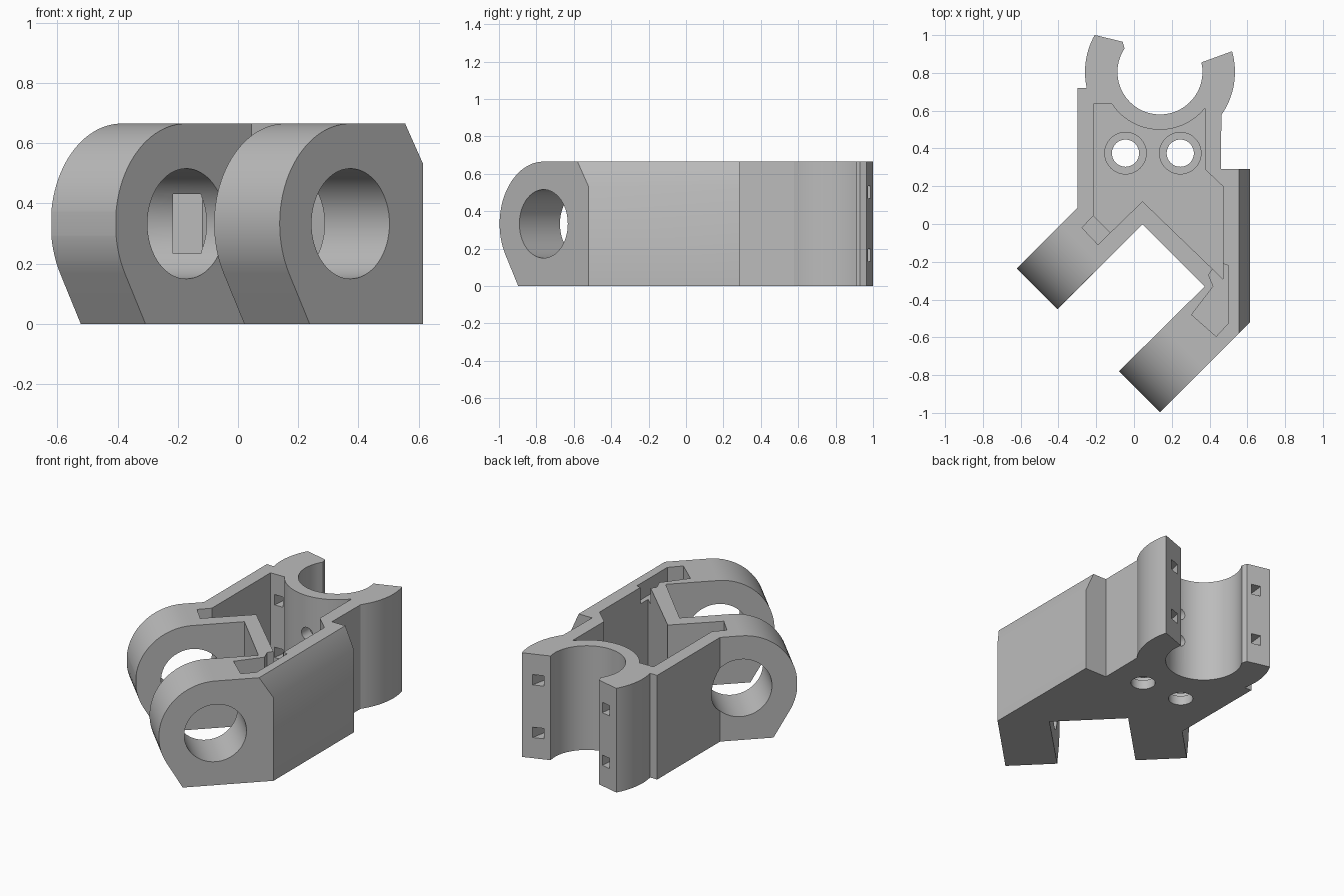
import bpy
from math import sin, cos, radians, sqrt
from mathutils import Matrix, Vector
import bmesh

cube = bpy.data.objects.get("Cube")
if cube:
    bpy.data.objects.remove(cube)

H = 0.665                      # overall height
CLIP = Vector((0.1375, 0.805))  # centre of the round clip

grey = bpy.data.materials.new("grey plastic")
grey.use_nodes = True
colour = (0.5, 0.5, 0.5, 1)
grey.diffuse_color = colour
grey.node_tree.nodes["Principled BSDF"].inputs["Base Color"].default_value = colour


def arc(centre, r, a0, a1, n=32):
    """Points on an arc, angles in degrees."""
    return [(centre[0] + r * cos(radians(a0 + (a1 - a0) * i / n)),
             centre[1] + r * sin(radians(a0 + (a1 - a0) * i / n))) for i in range(n + 1)]


def circle(centre, r, n=48):
    return arc(centre, r, 0, 360, n)[:-1]


def prism(name, points, low, high, matrix=Matrix()):
    """Extrude a closed outline from low to high, then place it."""
    bm = bmesh.new()
    face = bm.faces.new([bm.verts.new((x, y, low)) for x, y in points])
    new = bmesh.ops.extrude_face_region(bm, geom=[face])["geom"]
    verts = [v for v in new if isinstance(v, bmesh.types.BMVert)]
    bmesh.ops.translate(bm, verts=verts, vec=(0, 0, high - low))
    bmesh.ops.transform(bm, matrix=matrix, verts=bm.verts)
    bmesh.ops.recalc_face_normals(bm, faces=bm.faces)
    mesh = bpy.data.meshes.new(name)
    bm.to_mesh(mesh)
    bm.free()
    mesh.materials.append(grey)
    obj = bpy.data.objects.new(name, mesh)
    bpy.context.collection.objects.link(obj)
    return obj


def carve(body, cutter, operation="DIFFERENCE"):
    """Apply a boolean and discard the cutter."""
    bpy.context.view_layer.objects.active = body
    mod = body.modifiers.new("carve", "BOOLEAN")
    mod.operation, mod.solver, mod.object = operation, "EXACT", cutter
    bpy.ops.object.modifier_apply(modifier=mod.name)
    bpy.data.objects.remove(cutter)


def frame(u, v, w, origin):
    """Matrix with the given axes and origin."""
    m = Matrix((u, v, w)).transposed().to_4x4()
    m.translation = origin
    return m


# Plan outline: clip, side walls and two angled lugs
outline = (
    [(-0.06, 0.965), (-0.05, 0.93)]
    + arc(CLIP, 0.225, 155, 373, 56)
    + arc(CLIP, 0.397, 16, -35, 16)
    + [(0.46, 0.29), (0.615, 0.29), (0.615, -0.52), (0.135, -1.0), (-0.08, -0.78),
       (0.375, -0.33), (0.045, 0.0), (-0.405, -0.45), (-0.62, -0.235),
       (-0.30, 0.085), (-0.30, 0.72)]
    + arc(CLIP, 0.397, 192.5, 150.5, 16)
)
body = prism("bracket_body", outline, 0, H)

# Round the lug ends about a shared pivot axis
s = 1 / sqrt(2)
R = H / 2
lug_frame = frame((-s, -s, 0), (0, 0, 1), (-s, s, 0), (-0.194, -0.194, R))
side = [(-3, -R - 0.1), (R * 0.577 - 0.0577, -R - 0.1)] + arc((0, 0), R, -30, 90) + [(-3, R)]
carve(body, prism("lug_rounding", side, -2, 2, lug_frame), "INTERSECT")

# Bevel along the top of the long side wall
bevel_frame = frame((1, 0, 0), (0, 0, 1), (0, -1, 0), (0, 0, 0))
carve(body, prism("bevel_cutter", [(0.5106, 0.765), (0.6594, 0.43), (0.8, 0.765)], -1, 1.5, bevel_frame))

# Open cavity behind the clip
cavity = ([(-0.215, 0.635)] + arc(CLIP, 0.306, 213.5, 321, 32)
          + [(0.375, 0.29), (0.47, 0.2), (0.47, -0.29), (0.045, 0.12), (-0.125, -0.045), (-0.215, 0.045)])
carve(body, prism("cavity_cutter", cavity, 0.1, 1))

# Shallow notches in the lug tops, joined to the cavity
left_notch = [(-0.2, 0.06), (-0.275, -0.02), (-0.19, -0.11), (-0.11, -0.03)]
right_notch = [(0.395, -0.27), (0.42, -0.33), (0.305, -0.48), (0.435, -0.595),
               (0.50, -0.525), (0.50, -0.22), (0.44, -0.2)]
for notch in (left_notch, right_notch):
    carve(body, prism("notch_cutter", notch, 0.56, 1))

# Pivot bore through both lugs, and the window into the cavity
carve(body, prism("pivot_bore", circle((0, 0), 0.183, 64), -2, 2, lug_frame))
window = [(-0.213, -0.15), (-0.122, -0.15), (-0.122, 0.03), (-0.213, 0.1)]
carve(body, prism("window_cutter", window, 0.235, 0.43))

# Counterbored floor holes
for x in (-0.045, 0.245):
    carve(body, prism("floor_hole", circle((x, 0.375), 0.072), -0.1, 0.3))
    carve(body, prism("floor_counterbore", circle((x, 0.375), 0.11), 0.06, 0.3))

# Round holes through the clip wall, and tie slots through both arms
hole_frame = frame((1, 0, 0), (0, 0, 1), (0, -1, 0), (CLIP.x, 0.55, R))
for sign in (-1, 1):
    carve(body, prism("clip_hole", circle((0, sign * 0.09), 0.04, 24), -0.14, 0.14, hole_frame))
    z = R + sign * 0.168
    for strip in ([(-0.19, 0.6), (-0.13, 0.6), (-0.085, 1.02), (-0.145, 1.02)],
                  [(0.32, 0.5), (0.38, 0.5), (0.47, 0.95), (0.41, 0.95)]):
        carve(body, prism("tie_slot", strip, z - 0.033, z + 0.033))

# Smooth curved walls, keeping edges crisp
bpy.ops.object.select_all(action="DESELECT")
body.select_set(True)
bpy.context.view_layer.objects.active = body
bpy.ops.object.shade_smooth_by_angle(angle=radians(25))
